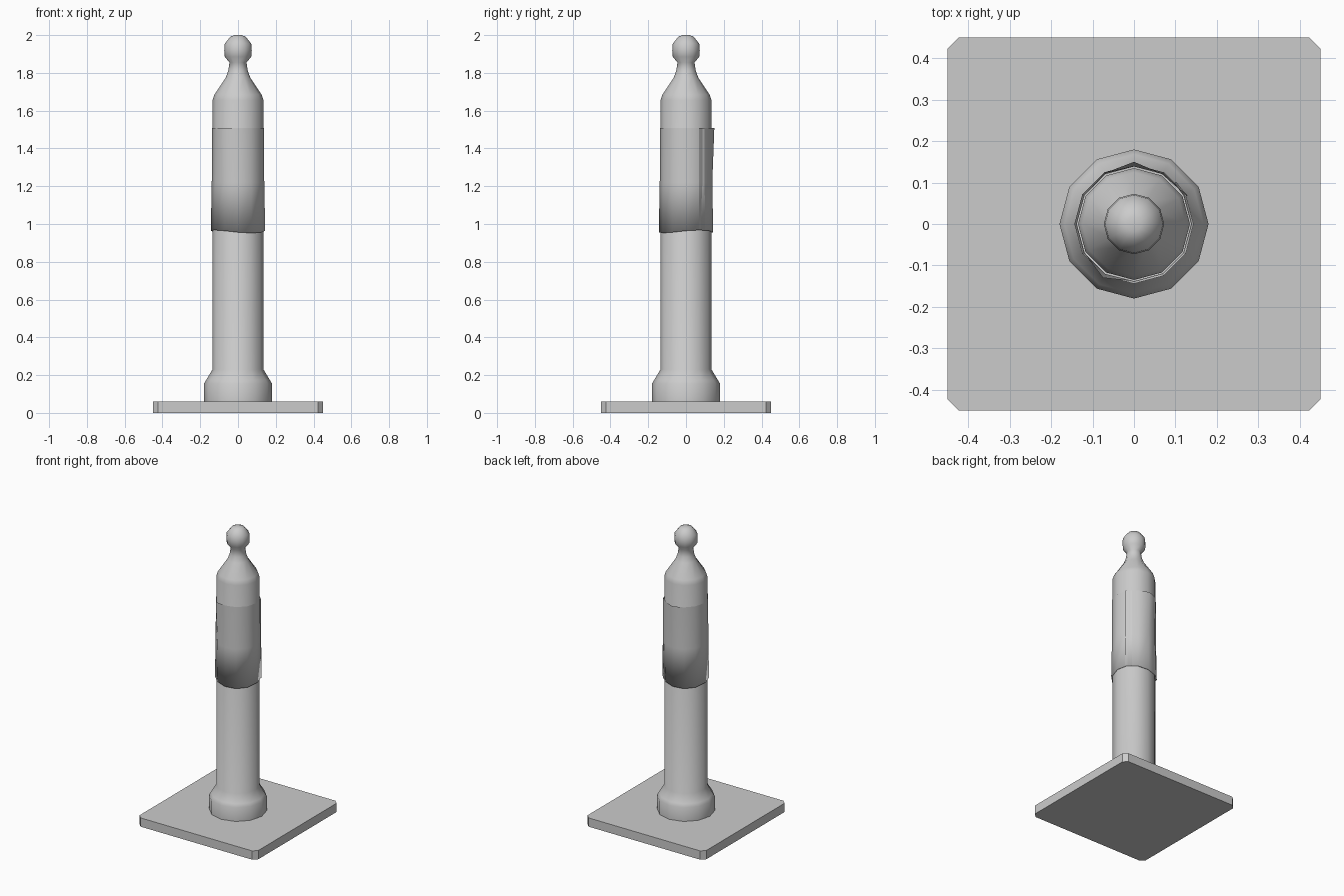
import bpy, bmesh, math

cube = bpy.data.objects.get("Cube")
if cube:
    bpy.data.objects.remove(cube)

grey = bpy.data.materials.new("plain grey")
grey.use_nodes = True
colour = (0.6, 0.6, 0.6, 1)
grey.diffuse_color = colour
grey.node_tree.nodes["Principled BSDF"].inputs["Base Color"].default_value = colour

SIDES = 12


def finish(name, bm, smooth=None):
    mesh = bpy.data.meshes.new(name)
    bm.to_mesh(mesh)
    bm.free()
    mesh.materials.append(grey)
    obj = bpy.data.objects.new(name, mesh)
    bpy.context.collection.objects.link(obj)
    if smooth:
        bpy.ops.object.select_all(action='DESELECT')
        obj.select_set(True)
        bpy.context.view_layer.objects.active = obj
        bpy.ops.object.shade_smooth_by_angle(angle=math.radians(smooth))
    return obj


def polar(r, degrees, z):
    a = math.radians(degrees)
    return (r * math.cos(a), r * math.sin(a), z)


def bridge(bm, rows, closed):
    for low, high in zip(rows, rows[1:]):
        n = len(low)
        for i in range(n if closed else n - 1):
            j = (i + 1) % n
            bm.faces.new((low[i], low[j], high[j], high[i]))


# Square foot plate with clipped corners
half, clip, thick = 0.45, 0.027, 0.06
bm = bmesh.new()
outline = []
for sx, sy in ((1, 1), (-1, 1), (-1, -1), (1, -1)):
    pair = [(sx * half, sy * (half - clip)), (sx * (half - clip), sy * half)]
    outline += pair if sx * sy > 0 else pair[::-1]
face = bm.faces.new([bm.verts.new((x, y, 0)) for x, y in outline])
top = bmesh.ops.extrude_face_region(bm, geom=[face])["geom"]
bmesh.ops.translate(bm, vec=(0, 0, thick),
                    verts=[v for v in top if isinstance(v, bmesh.types.BMVert)])
bmesh.ops.recalc_face_normals(bm, faces=bm.faces)
finish("foot_plate", bm)

# Turned post: flared foot, shaft, shoulder, neck and ball
profile = [(0.18, 0.06), (0.18, 0.155), (0.168, 0.175), (0.135, 0.23),
           (0.135, 1.655), (0.125, 1.685), (0.065, 1.775), (0.052, 1.81),
           (0.045, 1.855), (0.07, 1.885), (0.073, 1.92), (0.07, 1.955),
           (0.04, 1.992), (0.018, 2.0)]
bm = bmesh.new()
rows = [[bm.verts.new(polar(r, 360 * i / SIDES, z)) for i in range(SIDES)]
        for r, z in profile]
bridge(bm, rows, True)
bm.faces.new(rows[-1])
bm.faces.new(rows[0][::-1])
finish("post", bm, 60)

# Loose wrapped band: starts at a free edge and laps over itself
bm = bmesh.new()
angles = [28, 60, 90] + list(range(120, 391, 30)) + [405]
bulge = {90: 0.012, 240: 0.012, 120: 0.004}
rows = [[], [], [], []]
for a in angles:
    lap = 0.006 if a < 60 else 0
    wave = 0.008 * math.sin(math.radians(2 * a + 30))
    base = 0.96 + wave
    rows[0].append(bm.verts.new(polar(0.134, a, base + 0.002)))
    rows[1].append(bm.verts.new(polar(0.144 + lap / 2, a, base)))
    rows[2].append(bm.verts.new(polar(0.139 + lap, a, 1.22)))
    rows[3].append(bm.verts.new(polar(0.138 + lap + bulge.get(a, 0), a, 1.508)))
bridge(bm, rows, False)
finish("wrapped_band", bm, 180)
